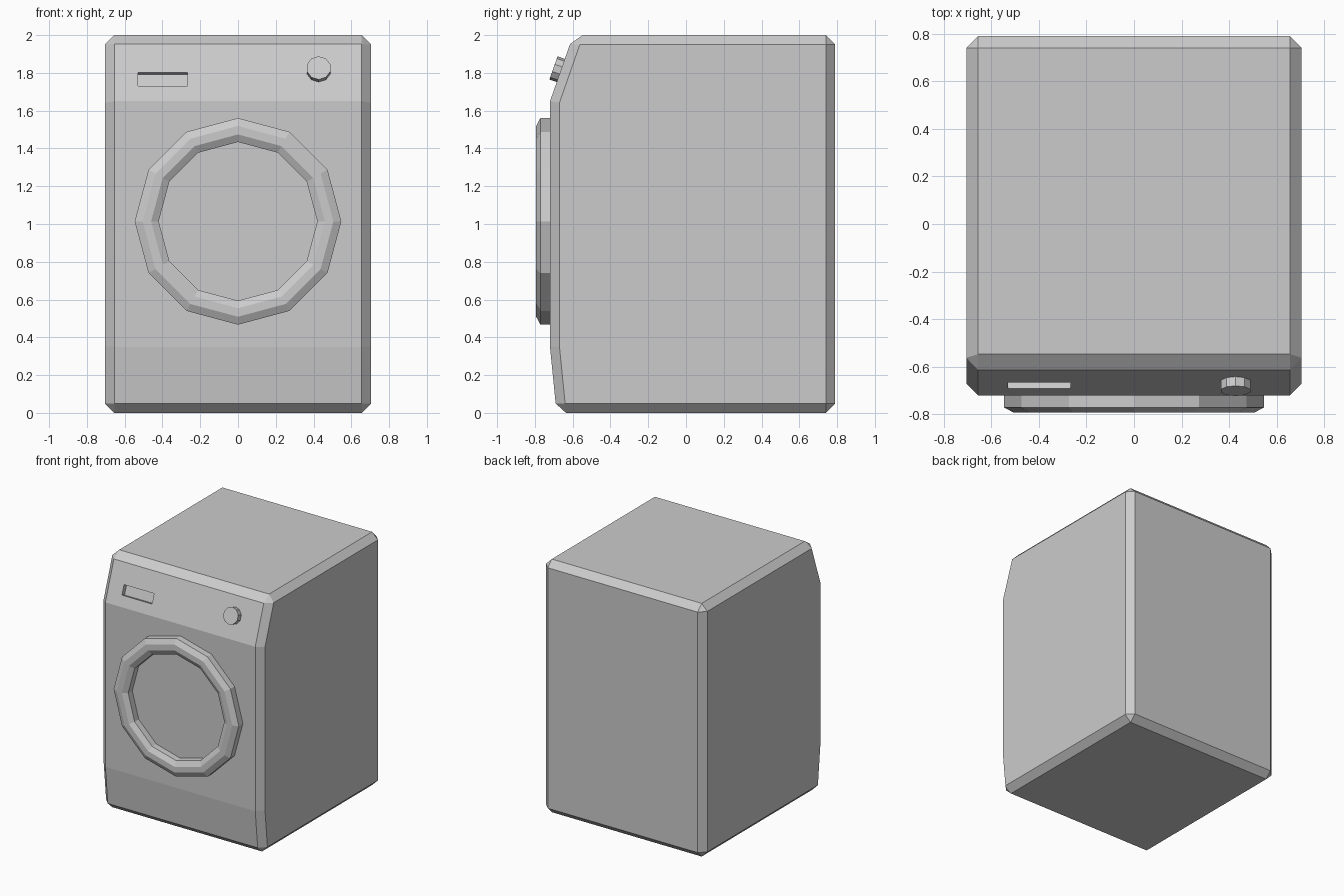
import bpy, bmesh, math
from mathutils import Matrix, Vector

if "Cube" in bpy.data.objects:
    bpy.data.objects.remove(bpy.data.objects["Cube"])


def new_object(name, bm):
    bmesh.ops.recalc_face_normals(bm, faces=bm.faces)
    mesh = bpy.data.meshes.new(name)
    bm.to_mesh(mesh)
    bm.free()
    ob = bpy.data.objects.new(name, mesh)
    bpy.context.collection.objects.link(ob)
    return ob


def extrude_x(name, profile, x0, x1):
    """Closed (y, z) profile extruded from x0 to x1."""
    bm = bmesh.new()
    face = bm.faces.new([bm.verts.new((x0, y, z)) for y, z in profile])
    ext = bmesh.ops.extrude_face_region(bm, geom=[face])["geom"]
    verts = [g for g in ext if isinstance(g, bmesh.types.BMVert)]
    bmesh.ops.translate(bm, verts=verts, vec=(x1 - x0, 0, 0))
    return new_object(name, bm)


def ring(name, section, sides, centre_z):
    """Closed (radius, y) section swept round the y axis."""
    bm = bmesh.new()
    loops = []
    for i in range(sides):
        a = math.tau * i / sides
        loops.append([bm.verts.new((r * math.cos(a), y, centre_z + r * math.sin(a)))
                      for r, y in section])
    n = len(section)
    for i in range(sides):
        p, q = loops[i], loops[(i + 1) % sides]
        for j in range(n):
            k = (j + 1) % n
            bm.faces.new((p[j], p[k], q[k], q[j]))
    return new_object(name, bm)


# Sloping control panel
def panel_y(z):
    return -0.72 + 0.35 * (z - 1.65)


normal = Vector((0, -1, 0.35)).normalized()

# Cabinet with chamfered edges
cabinet = extrude_x("cabinet", [(-0.685, 0), (-0.72, 0.35), (-0.72, 1.65),
                                (panel_y(2), 2), (0.79, 2), (0.79, 0)], -0.705, 0.705)
bevel = cabinet.modifiers.new("chamfer", 'BEVEL')
bevel.width = 0.05
bevel.segments = 1
bevel.limit_method = 'ANGLE'
bevel.angle_limit = math.radians(30)

# Recessed slot in the control panel
low, high = Vector((panel_y(1.73), 1.73)), Vector((panel_y(1.803), 1.803))
n2 = Vector((normal.y, normal.z))
cutter = extrude_x("slot_cutter", [low + n2 * 0.04, high + n2 * 0.04,
                                   high - n2 * 0.035, low - n2 * 0.035], -0.53, -0.267)
cutter.hide_render = True
cut = cabinet.modifiers.new("slot", 'BOOLEAN')
cut.operation = 'DIFFERENCE'
cut.solver = 'EXACT'
cut.object = cutter

# Bake the cabinet and drop the cutter
bpy.context.view_layer.update()
baked = bpy.data.meshes.new_from_object(
    cabinet.evaluated_get(bpy.context.evaluated_depsgraph_get()))
cabinet.modifiers.clear()
cabinet.data = baked
bpy.data.objects.remove(cutter)

# Twelve-sided door ring
ring("door_ring", [(0.547, -0.715), (0.547, -0.771), (0.505, -0.793),
                   (0.46, -0.793), (0.42, -0.771), (0.42, -0.715)], 12, 1.014)

# Dial on the control panel
bm = bmesh.new()
base = Vector((0.427, panel_y(1.813), 1.813))
side = Vector((1, 0, 0))
turn = Matrix((side, normal.cross(side), normal)).transposed().to_4x4()
bmesh.ops.create_cone(bm, cap_ends=True, segments=10, radius1=0.065, radius2=0.065,
                      depth=0.05, matrix=Matrix.Translation(base + normal * 0.016) @ turn)
new_object("dial", bm)
